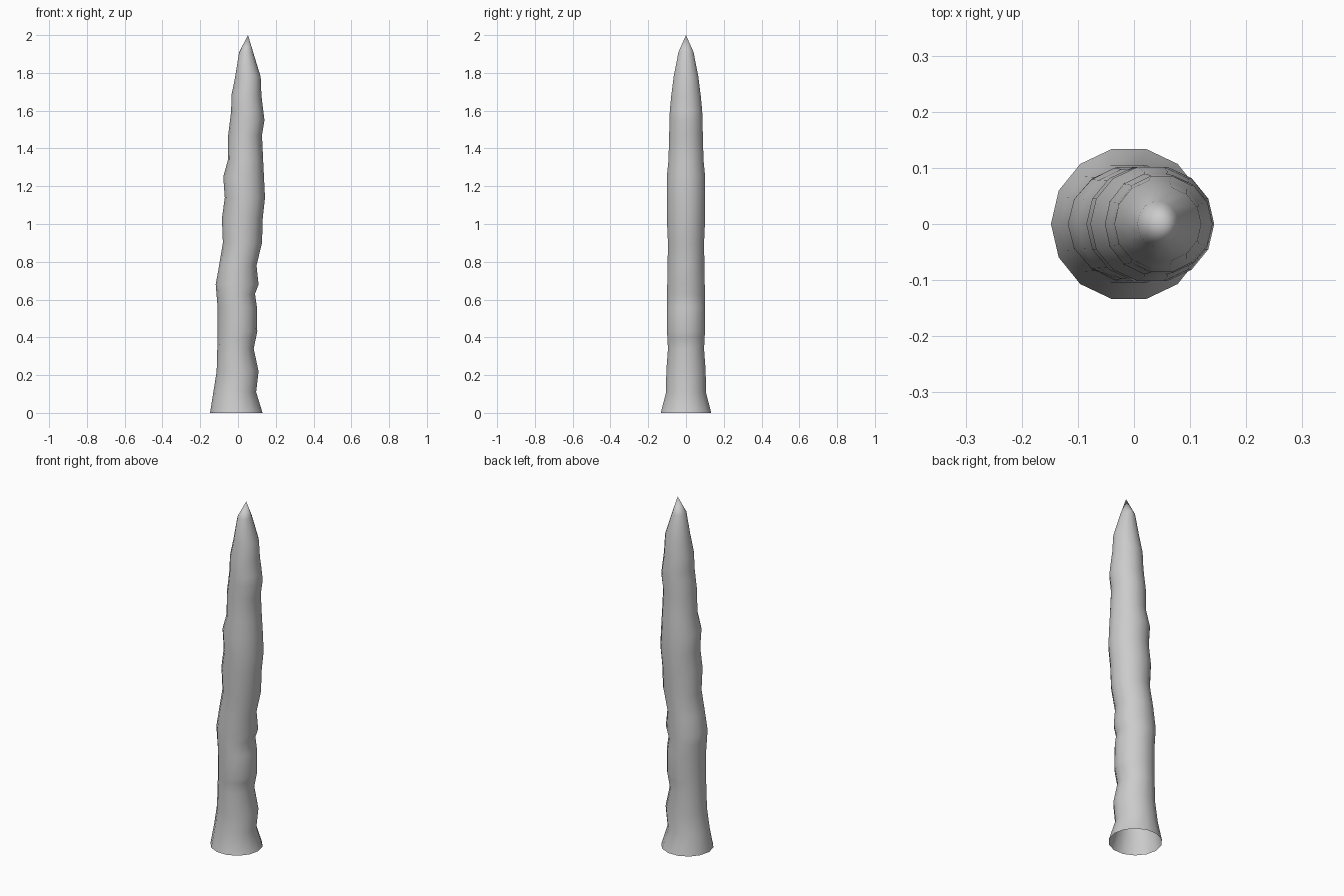
import bpy, bmesh, math

if "Cube" in bpy.data.objects:
    bpy.data.objects.remove(bpy.data.objects["Cube"])

SIDES = 14
# wobbling silhouettes as (z, x), and half depth as (z, y)
LEFT = [(0, -.148), (.22, -.113), (.4, -.108), (.56, -.108), (.68, -.118), (.78, -.1),
        (.9, -.08), (1.03, -.085), (1.14, -.07), (1.25, -.078), (1.34, -.053),
        (1.47, -.052), (1.6, -.036), (1.68, -.035), (1.78, -.015), (1.91, .006), (2, .053)]
RIGHT = [(0, .13), (.11, .096), (.22, .109), (.34, .083), (.43, .102), (.56, .1),
         (.63, .09), (.68, .109), (.78, .098), (.9, .127), (1.03, .131), (1.14, .143),
         (1.34, .133), (1.47, .127), (1.55, .14), (1.68, .124), (1.78, .12),
         (1.91, .08), (2, .053)]
DEPTH = [(0, .137), (.11, .108), (.22, .107), (.34, .098), (.43, .103), (.56, .104),
         (.78, .1), (.9, .098), (1.03, .104), (1.25, .104), (1.34, .095), (1.6, .088),
         (1.68, .08), (1.78, .067), (1.91, .041), (2, 0)]


def sample(profile, z):
    for (z0, v0), (z1, v1) in zip(profile, profile[1:]):
        if z <= z1:
            return v0 + (v1 - v0) * (z - z0) / (z1 - z0)
    return profile[-1][1]


# spike shaft: stacked rings, open at the base
bm = bmesh.new()
levels = sorted({z for z, _ in LEFT + RIGHT + DEPTH if z < 2})
rings = []
for z in levels:
    l, r, d = (sample(p, z) for p in (LEFT, RIGHT, DEPTH))
    rings.append([bm.verts.new(((l + r) / 2 + (r - l) / 2 * math.cos(a), d * math.sin(a), z))
                  for a in (2 * math.pi * i / SIDES for i in range(SIDES))])
for low, high in zip(rings, rings[1:]):
    for i in range(SIDES):
        j = (i + 1) % SIDES
        bm.faces.new((low[i], low[j], high[j], high[i]))

# pointed tip
tip = bm.verts.new((.053, 0, 2))
for i in range(SIDES):
    bm.faces.new((rings[-1][i], rings[-1][(i + 1) % SIDES], tip))
for f in bm.faces:
    f.smooth = True

mesh = bpy.data.meshes.new("wobbly_spike")
bm.to_mesh(mesh)
bm.free()
bpy.context.collection.objects.link(bpy.data.objects.new("wobbly_spike", mesh))
